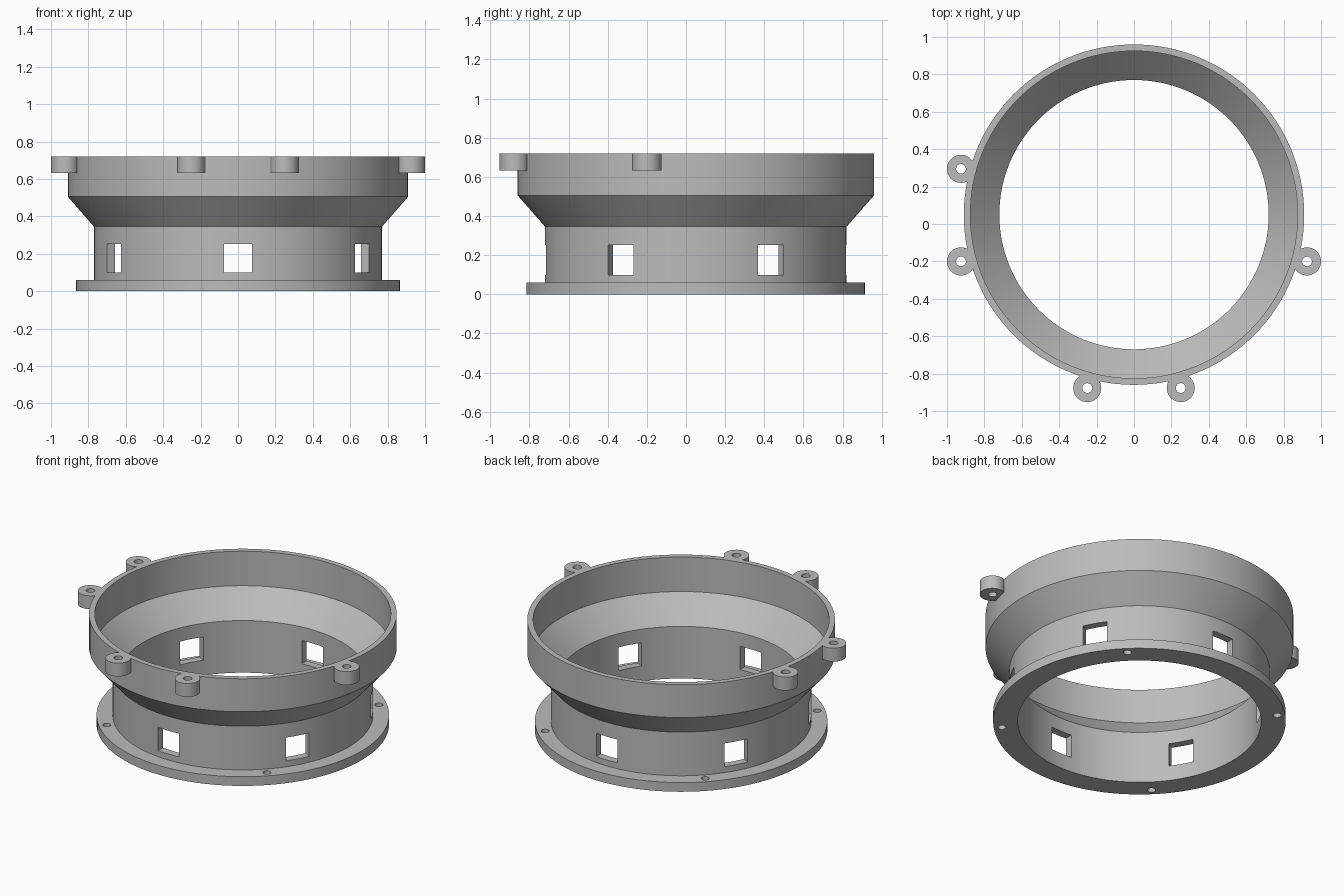
import bpy, bmesh
from math import radians, cos, sin, tau
from mathutils import Matrix, Vector

if "Cube" in bpy.data.objects:
    bpy.data.objects.remove(bpy.data.objects["Cube"], do_unlink=True)

CENTRE = Vector((0, 0.05, 0))      # axis of the ring

grey = bpy.data.materials.new("plain grey")
grey.use_nodes = True
colour = (0.5, 0.5, 0.5, 1)
grey.diffuse_color = colour
grey.node_tree.nodes["Principled BSDF"].inputs["Base Color"].default_value = colour


def add_object(name, bm):
    bmesh.ops.recalc_face_normals(bm, faces=bm.faces)
    mesh = bpy.data.meshes.new(name)
    bm.to_mesh(mesh)
    bm.free()
    mesh.materials.append(grey)
    ob = bpy.data.objects.new(name, mesh)
    bpy.context.collection.objects.link(ob)
    return ob


def add_lathe(bm, profile, centre, steps):
    """Revolve a closed (radius, height) profile about a vertical axis."""
    rings = []
    for i in range(steps):
        a = tau * i / steps
        rings.append([bm.verts.new(centre + Vector((r * cos(a), r * sin(a), z)))
                      for r, z in profile])
    n = len(profile)
    for i in range(steps):
        one, two = rings[i], rings[(i + 1) % steps]
        for j in range(n):
            k = (j + 1) % n
            bm.faces.new((one[j], two[j], two[k], one[k]))


def polar(radius, degrees, z):
    a = radians(degrees)
    return CENTRE + Vector((radius * cos(a), radius * sin(a), z))


# Flanged neck flaring into the wide collar
bm = bmesh.new()
add_lathe(bm, [(0.72, 0), (0.865, 0), (0.865, 0.06), (0.77, 0.06),
               (0.77, 0.345), (0.91, 0.505), (0.91, 0.72),
               (0.875, 0.72), (0.875, 0.495), (0.72, 0.34)], CENTRE, 128)
body = add_object("flared_ring", bm)

# Screw lugs around the rim
bm = bmesh.new()
for x, y in [(-0.925, 0.295), (-0.925, -0.2), (0.925, -0.2),
             (-0.25, -0.877), (0.25, -0.877)]:
    add_lathe(bm, [(0.026, 0.633), (0.075, 0.633), (0.075, 0.72), (0.026, 0.72)],
              Vector((x, y, 0)), 40)
lugs = add_object("rim_lugs", bm)

# Six square windows through the neck
bm = bmesh.new()
for i in range(6):
    angle = 30 + 60 * i
    matrix = (Matrix.Translation(polar(0.745, angle, 0.175))
              @ Matrix.Rotation(radians(angle), 4, "Z")
              @ Matrix.Diagonal((0.2, 0.152, 0.152, 1)))
    bmesh.ops.create_cube(bm, size=1, matrix=matrix)
windows = add_object("window_cutters", bm)

# Four screw holes through the base flange
bm = bmesh.new()
for i in range(4):
    bmesh.ops.create_cone(bm, cap_ends=True, segments=24, radius1=0.024,
                          radius2=0.024, depth=0.1,
                          matrix=Matrix.Translation(polar(0.817, 45 + 90 * i, 0.03)))
holes = add_object("flange_hole_cutters", bm)

# Join the lugs, cut the openings, then drop the helpers
bpy.context.view_layer.objects.active = body
for helper, operation in [(lugs, "UNION"), (windows, "DIFFERENCE"), (holes, "DIFFERENCE")]:
    mod = body.modifiers.new(helper.name, "BOOLEAN")
    mod.operation = operation
    mod.solver = "EXACT"
    mod.object = helper
    helper.hide_render = True
    bpy.ops.object.modifier_apply(modifier=mod.name)
    bpy.data.objects.remove(helper, do_unlink=True)

bpy.ops.object.select_all(action="DESELECT")
body.select_set(True)
bpy.ops.object.shade_smooth_by_angle(angle=radians(25))
